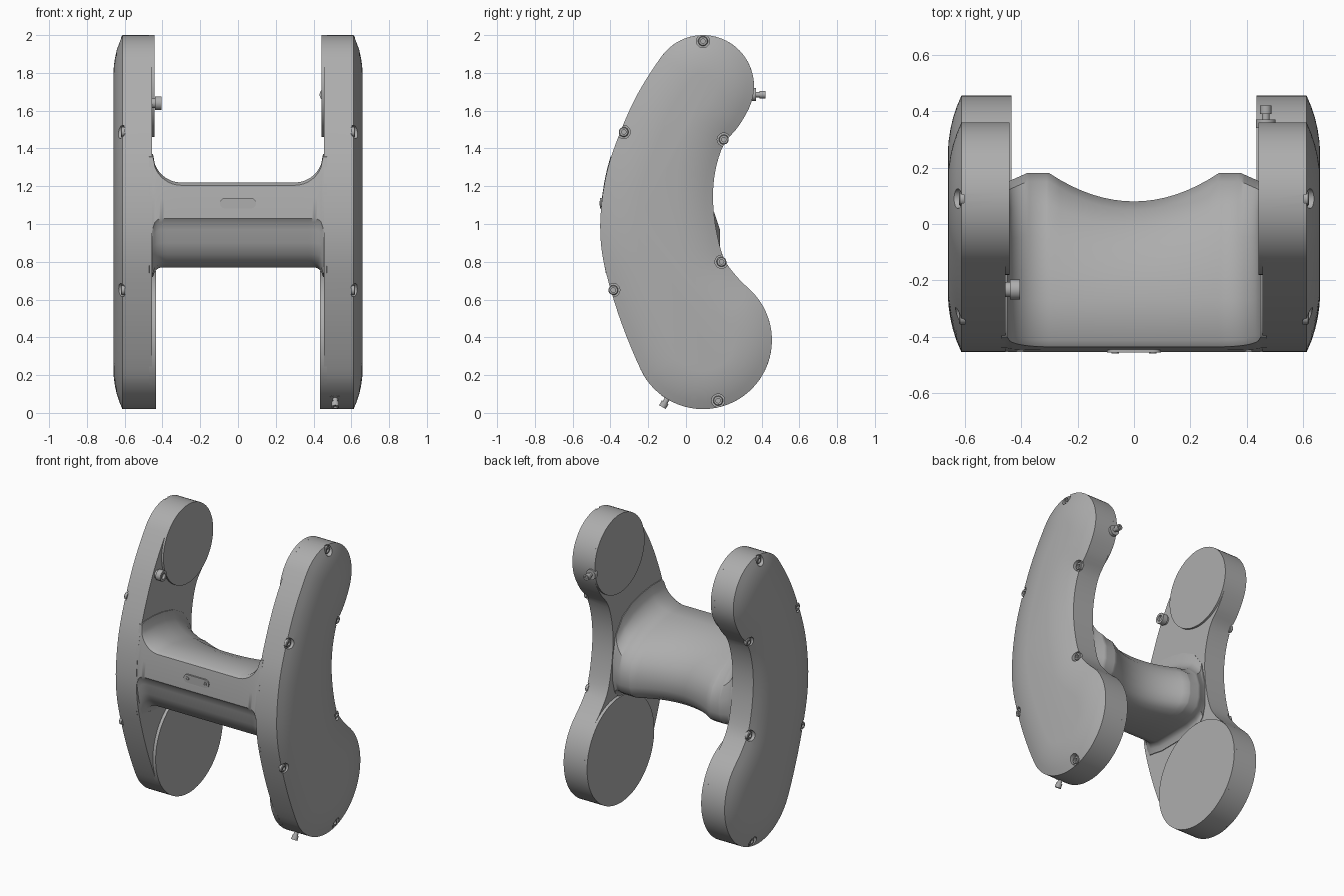
import bpy, bmesh, math
from mathutils import Vector

cube = bpy.data.objects.get("Cube")
if cube:
    bpy.data.objects.remove(cube, do_unlink=True)

grey = bpy.data.materials.new("satin grey")
grey.use_nodes = True
tone = (0.42, 0.42, 0.42, 1)
grey.diffuse_color = tone
grey.node_tree.nodes["Principled BSDF"].inputs["Base Color"].default_value = tone


def make(name, bm, angle=35):
    bmesh.ops.recalc_face_normals(bm, faces=bm.faces[:])
    mesh = bpy.data.meshes.new(name)
    bm.to_mesh(mesh)
    bm.free()
    mesh.materials.append(grey)
    ob = bpy.data.objects.new(name, mesh)
    bpy.context.collection.objects.link(ob)
    smooth(ob, angle)
    return ob


def smooth(ob, angle=35):
    bpy.ops.object.select_all(action='DESELECT')
    ob.select_set(True)
    bpy.context.view_layer.objects.active = ob
    bpy.ops.object.shade_smooth_by_angle(angle=math.radians(angle))


def loft(bm, rings):
    """Skin closed rings of points and cap both ends."""
    rows = [[bm.verts.new(p) for p in ring] for ring in rings]
    n = len(rows[0])
    for a, b in zip(rows, rows[1:]):
        for i in range(n):
            j = (i + 1) % n
            bm.faces.new((a[i], a[j], b[j], b[i]))
    bm.faces.new(rows[0])
    bm.faces.new(rows[-1])


def turned(bm, start, axis, profile, sides=32):
    """Turn (distance, radius) steps about an axis."""
    axis = Vector(axis).normalized()
    u = axis.orthogonal().normalized()
    v = axis.cross(u)
    turns = [math.tau * i / sides for i in range(sides)]
    loft(bm, [[Vector(start) + axis * d + (u * math.cos(t) + v * math.sin(t)) * r
               for t in turns] for d, r in profile])


def arc(cy, cz, r, a, b, n):
    return [(cy + r * math.cos(math.radians(a + (b - a) * i / n)),
             cz + r * math.sin(math.radians(a + (b - a) * i / n))) for i in range(n + 1)]


def curve(pts, steps=4):
    """Smooth open curve through the points, without its two ends."""
    out = []
    for i in range(1, len(pts) - 2):
        p0, p1, p2, p3 = (Vector(p) for p in pts[i - 1:i + 3])
        for k in range(steps):
            t = k / steps
            out.append(tuple(0.5 * (2 * p1 + (p2 - p0) * t + (2 * p0 - 5 * p1 + 4 * p2 - p3) * t * t
                                    + (3 * p1 - p0 - 3 * p2 + p3) * t ** 3)))
    return out


# Kidney-shaped side outline (y, z), anticlockwise from the upper back
TOP, LOW = (0.09, 1.73, 0.27), (0.09, 0.385, 0.365)
upper = arc(*TOP, -20, 145, 28)
lower = arc(*LOW, 213, 400, 36)
front = [(-.25, 1.70), (-.343, 1.50), (-.418, 1.28), (-.452, 1.05), (-.445, .85), (-.395, .64), (-.317, .41)]
back = [(.27, .72), (.2, .82), (.16, .97), (.143, 1.13), (.155, 1.28), (.2, 1.42), (.28, 1.52)]
outline = upper[:-1]
outline += curve([upper[-4], upper[-1]] + front + [lower[0], lower[4]])
outline += lower[:-1]
outline += curve([lower[-4], lower[-1]] + back + [upper[0], upper[4]])


def inset(d):
    out, n = [], len(outline)
    for i, (y, z) in enumerate(outline):
        (ay, az), (by, bz) = outline[i - 2], outline[(i + 2) % n]
        t = Vector((by - ay, bz - az)).normalized()
        out.append((y - t.y * d, z + t.x * d))
    return out


CROWN = [(0, .455), (0, .612), (.04, .629), (.08, .642), (.12, .651), (.16, .657), (.2, .66)]
SCREWS = [(.09, 1.968), (-.33, 1.487), (.2, 1.447), (.188, .8), (-.385, .65), (.17, .065)]

for s, side in ((1, "left"), (-1, "right")):
    # Crowned side shell with screw pockets cut into its rim
    bm = bmesh.new()
    loft(bm, [[(s * x, y, z) for y, z in inset(d)] for d, x in CROWN])
    shell = make(side + "_side_shell", bm)
    bm = bmesh.new()
    for y, z in SCREWS:
        turned(bm, (s * .603, y, z), (s, 0, 0), [(0, .035), (.1, .035)], 24)
    cutter = make("pocket_cutter", bm)
    cutter.hide_render = True
    cut = shell.modifiers.new("pockets", 'BOOLEAN')
    cut.operation, cut.solver, cut.object = 'DIFFERENCE', 'EXACT', cutter
    bpy.context.view_layer.update()
    baked = bpy.data.meshes.new_from_object(shell.evaluated_get(bpy.context.evaluated_depsgraph_get()))
    shell.modifiers.clear()
    shell.data = baked
    bpy.data.objects.remove(cutter, do_unlink=True)
    smooth(shell)

    # Socket screws
    bm = bmesh.new()
    for y, z in SCREWS:
        turned(bm, (s * .598, y, z), (s, 0, 0),
               [(0, .026), (.018, .026), (.022, .022), (.022, .012), (.01, .012)], 18)
    make(side + "_screws", bm)

    # Round pads on the inner walls
    for name, (cy, cz, r), x in (("upper", TOP, .441), ("lower", LOW, .434)):
        bm = bmesh.new()
        turned(bm, (s * x, cy, cz), (s, 0, 0), [(0, r), (.47 - x, r)], 72)
        make(f"{side}_{name}_pad", bm)


# Crossbar: one section (y, z, top, back and bottom flare, scoop) lofted across
SECTION = [
    (-.45, 1.12, .4, 0, 0, 0), (-.44, 1.205, 1, 0, 0, 0), (-.425, 1.22, 1, 0, 0, 0),
    (-.27, 1.22, 1, 0, 0, 0), (-.18, 1.2, 1.05, .2, 0, 0), (-.09, 1.165, 1.1, .5, 0, 0),
    (-.01, 1.11, 1.1, .8, 0, 0), (.05, 1.04, .9, 1, 0, 0), (.08, .96, .4, 1, 0, 0),
    (.08, .88, 0, 1, .2, 0), (.06, .82, 0, 1, .6, 0), (.02, .785, 0, .9, 1, 0),
    (-.04, .77, 0, .6, 1, 0), (-.27, .77, 0, 0, 1, 0), (-.33, .79, 0, 0, 1, 1),
    (-.38, .84, 0, 0, .6, 1), (-.41, .9, 0, 0, .4, 1), (-.425, .97, 0, 0, .8, 1),
    (-.438, 1.01, 0, 0, 1, 1), (-.453, 1.03, 0, 0, 1, 1)]


def flare(x, begin, r):
    d = min(max(x - begin, 0), r)
    return r - math.sqrt(r * r - d * d)


def section(x):
    a = abs(x)
    top, bottom, scoop = flare(a, .30, .15), flare(a, .40, .05), flare(a, .38, .08) / .08
    rear = .1 * min(a / .3, 1) ** 2 - .04 * max(0, (a - .38) / .09)
    ring = []
    for i, (y, z, wt, wk, wb, ws) in enumerate(SECTION):
        z += wt * top - wb * bottom
        face = -.453 + .42 * (z - 1) ** 2
        y = face if i < 2 else y + wk * rear + ws * scoop * (face - y)
        if i == 2:
            y = face + .02
        ring.append((x, y, z))
    return ring


half = [.3 * i / 8 for i in range(9)] + [.3 + .15 * i / 15 for i in range(1, 16)] + [.47]
stations = [-x for x in reversed(half[1:])] + half
bm = bmesh.new()
loft(bm, [section(x) for x in stations])
make("crossbar", bm, 40)

# Small rounded plate with two screws on the front of the bar
bm = bmesh.new()
slot = arc(.067, 1.11, .028, -90, 90, 12) + arc(-.067, 1.11, .028, 90, 270, 12)
loft(bm, [[(x, y, z) for x, z in slot] for y in (-.44, -.455)])
make("front_plate", bm)
bm = bmesh.new()
for x in (-.067, .067):
    turned(bm, (x, -.45, 1.11), (0, -1, 0), [(0, .013), (.009, .013), (.009, .006), (.004, .006)], 16)
make("front_plate_screws", bm)

# Knob on the inner wall of the right side
bm = bmesh.new()
turned(bm, (-.47, -.232, 1.64), (1, 0, 0), [(0, .027), (.03, .027), (.03, .036), (.066, .036), (.066, .02), (.05, .02)])
make("inner_knob", bm)

# Stepped nozzles on the left side
NOZZLE = [(0, .035), (.03, .035), (.03, .014), (.05, .014), (.05, .02), (.08, .02), (.08, .01), (.07, .01)]
for name, start, axis in (("back_nozzle", (.467, .34, 1.685), (0, 1, 0)),
                          ("bottom_nozzle", (.515, -.085, .1), (0, -.5, -.87))):
    bm = bmesh.new()
    turned(bm, start, axis, NOZZLE, 24)
    make(name, bm)
